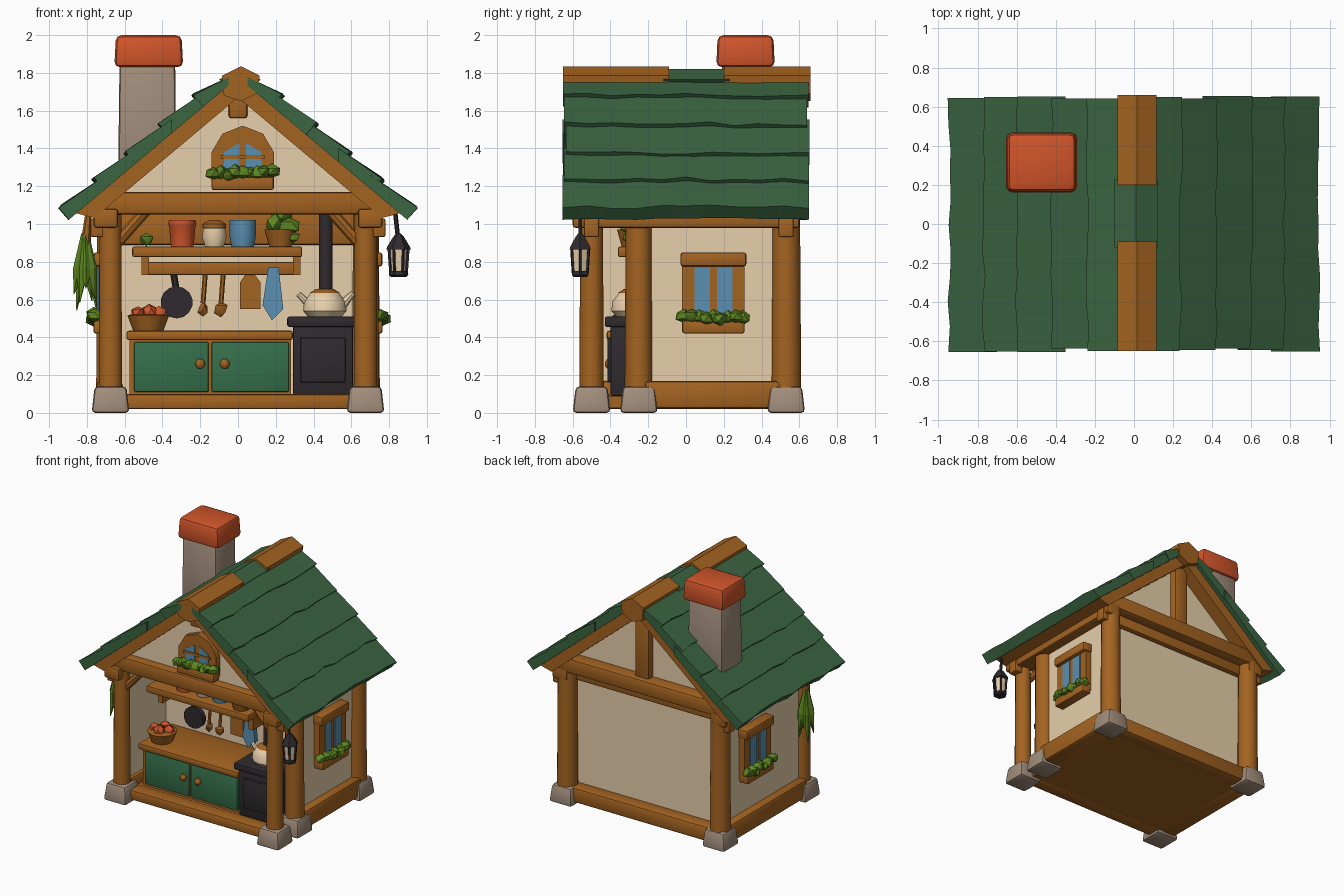
import bpy, bmesh, math, random
from mathutils import Matrix, Vector

if "Cube" in bpy.data.objects:
    bpy.data.objects.remove(bpy.data.objects["Cube"])

random.seed(4)

def material(name, rgb):
    m = bpy.data.materials.new(name)
    m.diffuse_color = (*rgb, 1)
    m.use_nodes = True
    m.node_tree.nodes["Principled BSDF"].inputs["Base Color"].default_value = m.diffuse_color
    return m

ROOF = material("roof green", (0.043, 0.128, 0.052))
WOOD = material("warm wood", (0.37, 0.125, 0.015))
CREAM = material("cream plaster", (0.90, 0.70, 0.45))
CLAY = material("terracotta", (0.63, 0.09, 0.023))
STONE = material("grey stone", (0.36, 0.27, 0.20))
METAL = material("dark metal", (0.028, 0.023, 0.027))
BLUE = material("window blue", (0.10, 0.28, 0.44))
LEAF = material("leaf green", (0.11, 0.24, 0.015))
DOOR = material("cupboard green", (0.035, 0.16, 0.07))

def finish(name, bm, mat, M=None):
    if M is not None:
        bmesh.ops.transform(bm, matrix=M, verts=bm.verts)
    bmesh.ops.recalc_face_normals(bm, faces=bm.faces)
    me = bpy.data.meshes.new(name)
    bm.to_mesh(me)
    bm.free()
    me.materials.append(mat)
    ob = bpy.data.objects.new(name, me)
    bpy.context.collection.objects.link(ob)
    return ob

def box(name, x, y, z, mat, bev=0.0, M=None, taper=1.0):
    bm = bmesh.new()
    bmesh.ops.create_cube(bm, size=1)
    for v in bm.verts:
        k = taper if v.co.z > 0 else 1
        v.co = ((x[0] + x[1]) / 2 + v.co.x * (x[1] - x[0]) * k,
                (y[0] + y[1]) / 2 + v.co.y * (y[1] - y[0]) * k,
                z[0] if v.co.z < 0 else z[1])
    if bev:
        bmesh.ops.bevel(bm, geom=bm.edges[:], offset=bev, segments=2, profile=0.5, affect='EDGES')
    return finish(name, bm, mat, M)

def prism(name, pts, y0, y1, mat, M=None):
    # extrude an x,z outline along y
    bm = bmesh.new()
    f = bm.faces.new([bm.verts.new((px, y0, pz)) for px, pz in pts])
    r = bmesh.ops.extrude_face_region(bm, geom=[f])
    bmesh.ops.translate(bm, vec=(0, y1 - y0, 0), verts=[g for g in r['geom'] if isinstance(g, bmesh.types.BMVert)])
    return finish(name, bm, mat, M)

def rod(name, a, b, r, mat, r2=None, seg=10):
    a, b = Vector(a), Vector(b)
    bm = bmesh.new()
    bmesh.ops.create_cone(bm, cap_ends=True, segments=seg, radius1=r, radius2=r if r2 is None else r2, depth=(b - a).length)
    rot = (b - a).to_track_quat('Z', 'Y').to_matrix().to_4x4()
    return finish(name, bm, mat, Matrix.Translation((a + b) / 2) @ rot)

def lathe(name, x, y, prof, mat, seg=12):
    bm = bmesh.new()
    rings = [[bm.verts.new((x + r * math.cos(2 * math.pi * i / seg), y + r * math.sin(2 * math.pi * i / seg), z))
              for i in range(seg)] for r, z in prof]
    for p, q in zip(rings, rings[1:]):
        for i in range(seg):
            bm.faces.new((p[i], p[(i + 1) % seg], q[(i + 1) % seg], q[i]))
    bm.faces.new(rings[0])
    bm.faces.new(rings[-1])
    return finish(name, bm, mat)

def clump(name, spots, mat, M=None, squash=0.8):
    # group of knobbly balls: x, y, z, radius
    bm = bmesh.new()
    for x, y, z, r in spots:
        vs = bmesh.ops.create_icosphere(bm, subdivisions=1, radius=r)['verts']
        for v in vs:
            v.co *= random.uniform(0.85, 1.2)
            v.co = (v.co.x + x, v.co.y + y, v.co.z * squash + z)
    return finish(name, bm, mat, M)

# roof: overlapping tiled rows over a wooden deck, both slopes
def slope(x):
    return 1.86 - 0.84 * x

rows = [0.05, 0.24, 0.42, 0.60, 0.77, 0.945]
for s, side in ((-1, "left"), (1, "right")):
    for k, (x0, x1) in enumerate(zip(rows, rows[1:])):
        bm = bmesh.new()
        n, prev = 10, None
        x0, drop = (x0 - .07, 0.012) if k else (x0, 0.04)
        e0, e1 = -0.645 + random.uniform(-.01, .01), 0.65 + random.uniform(-.01, .01)
        for j in range(n + 1):
            y = e0 + (e1 - e0) * j / n
            xl, lift = x1 + random.uniform(-.008, .008), 0.025 + random.uniform(-.006, .006)
            ring = [bm.verts.new((s * px, y, pz)) for px, pz in (
                (x0, slope(x0) - drop), (xl, slope(xl) + lift), (xl - 0.055, slope(xl - 0.055) - 0.085), (x0, slope(x0) - 0.085))]
            if prev:
                for i in range(4):
                    bm.faces.new((prev[i], prev[(i + 1) % 4], ring[(i + 1) % 4], ring[i]))
            if j in (0, n):
                bm.faces.new(ring)
            prev = ring
        finish(f"{side}_roof_row_{k}", bm, ROOF)
    prism(f"{side}_roof_deck", [(0, slope(0) - .08), (s * .86, slope(.86) - .08), (s * .76, slope(.76) - .19), (0, slope(0) - .19)],
          -0.60, 0.61, WOOD)
hexa = [(-.085, 1.785), (.015, 1.835), (.115, 1.785), (.10, 1.69), (.015, 1.65), (-.075, 1.68)]
prism("front_ridge_cap", hexa, -0.65, -0.09, WOOD)
prism("back_ridge_cap", hexa, 0.20, 0.66, WOOD)
prism("ridge_tiles", [(-.10, 1.765), (.01, 1.82), (.12, 1.765), (.01, 1.66)], -0.12, 0.23, ROOF)

# chimney
box("chimney_stack", (-.635, -.325), (.185, .455), (1.22, 1.86), STONE, .02, taper=.95)
box("chimney_cap", (-.655, -.29), (.16, .47), (1.83, 2.0), CLAY, .03, taper=.95)

# gables
for y0, y1, name in ((-.50, -.45, "front"), (.45, .50, "back")):
    prism(f"{name}_gable", [(-.72, 1.09), (.72, 1.09), (0, 1.71)], y0, y1, CREAM)
box("front_king_post", (-.05, .05), (-.54, -.47), (1.56, 1.70), WOOD, .015)
box("back_king_post", (-.06, .06), (.46, .56), (1.15, 1.72), WOOD, .015)

# timber frame: posts on stone feet, beams and braces; only the right side has a middle post
for s, side in ((-1, "left"), (1, "right")):
    for y, r, name in ((-.50, .065, "front"), (-.25, .075, "middle"), (.53, .08, "back")):
        x = s * .675
        if s > 0 or name != "middle":
            rod(f"{side}_{name}_post", (x, y, .08), (x, y, 1.08), r, WOOD, r * .92)
            box(f"{side}_{name}_stone", (x - .1, x + .1), (y - .1, y + .1), (0, .14), STONE, .02, taper=.84)
    wall_front = -.25 if s > 0 else -.50
    box(f"{side}_eave_beam", (s * .70 - .065, s * .70 + .065), (-.60, .60), (.98, 1.08), WOOD, .015)
    box(f"{side}_sill_beam", (s * .68 - .07, s * .68 + .07), (wall_front + .03, .50), (.02, .17), WOOD, .025)
    box(f"{side}_wall", (s * .66 - .025, s * .66 + .025), (wall_front, .52), (.1, 1.06), CREAM)
    for y in (-.50, .53):
        box(f"{side}_eave_bracket", (s * .74 - .04, s * .74 + .04), (y - .04, y + .04), (.93, 1.03), WOOD, .01)
    rod(f"{side}_front_brace", (s * .64, -.5, .90), (s * .48, -.5, 1.08), .03, WOOD, seg=8)
for y, name in ((-.50, "front"), (.53, "back")):
    box(f"{name}_tie_beam", (-.73, .73), (y - .07, y + .07), (1.05, 1.17), WOOD, .02)
box("front_sill_beam", (-.62, .62), (-.52, -.40), (.02, .10), WOOD, .015)
box("back_sill_beam", (-.64, .64), (.46, .58), (.02, .14), WOOD, .02)
box("back_wall_plate", (-.64, .64), (.46, .52), (.97, 1.08), WOOD, .015)
box("floor", (-.66, .66), (-.48, .54), (.025, .09), WOOD)
box("back_wall", (-.66, .66), (.44, .48), (.08, 1.10), CREAM)
box("kitchen_wall", (-.66, .66), (0, .04), (.08, 1.10), CREAM)
box("kitchen_wall_beam", (-.64, .64), (-.04, .02), (.89, 1.06), WOOD, .01)

# windows, built facing the front and then turned onto the walls
def window(name, M, w, z0, z1, arch):
    h = w / 2
    shape = [(-h, z0), (h, z0), (h, z1)]
    shape += [(h * .65, z1 + arch * .7), (0, z1 + arch), (-h * .65, z1 + arch * .7)] if arch else []
    prism(f"{name}_frame", shape + [(-h, z1)], -.05, .02, WOOD, M)
    for s in (-1, 1):
        a, b, t = s * .018, s * (h - .065), z1 - .07 + (.07 if arch else 0)
        prism(f"{name}_pane", [(a, z0 + .08), (b, z0 + .08), (b, t), (a, t + arch * .35)], -.056, -.047, BLUE, M)
    if arch:
        box(f"{name}_crossbar", (-h + .05, h - .05), (-.062, -.05), (z1 - .035, z1 - .015), WOOD, M=M)
    else:
        box(f"{name}_lintel", (-h - .01, h + .01), (-.08, .01), (z1 - .065, z1 + .01), WOOD, .015, M)
    box(f"{name}_box", (-h, h), (-.08, 0), (z0 - .03, z0 + .04), WOOD, .012, M)
    clump(f"{name}_plants", [(-h + .01 + (w - .02) * i / 8, -.07 + random.uniform(-.01, .015), z0 + .055 + random.uniform(-.01, .015), .045)
                             for i in range(9)], LEAF, M)

window("front_window", Matrix.Translation((.025, -.50, 0)), .33, 1.21, 1.38, .14)
for s, side in ((1, "right"), (-1, "left")):
    window(f"{side}_window", Matrix.Translation((s * .685, .145, 0)) @ Matrix.Rotation(s * math.pi / 2, 4, 'Z'), .33, .45, .84, 0)

# cupboard and worktop
box("cupboard", (-.575, .28), (-.375, 0), (.08, .39), WOOD)
box("worktop", (-.59, .29), (-.42, 0), (.385, .435), WOOD, .012)
for x0, x1, kx in ((-.55, -.155, -.20), (-.14, .27, -.07)):
    box("cupboard_door", (x0, x1), (-.395, -.36), (.11, .375), DOOR, .01)
    lathe("door_knob", kx, -.405, [(.012, .235), (.025, .25), (.025, .27), (.012, .285)], WOOD, 8)

# stove with pipe and kettle
box("stove_body", (.29, .61), (-.40, -.03), (.09, .47), METAL, .01)
box("stove_top", (.26, .63), (-.43, -.01), (.455, .51), METAL, .012)
box("stove_door", (.33, .57), (-.415, -.39), (.16, .40), METAL, .008)
rod("stove_pipe", (.465, -.28, .5), (.465, -.28, 1.12), .038, METAL)
lathe("kettle", .46, -.28, [(.09, .51), (.115, .54), (.11, .59), (.075, .635), (.05, .645)], CREAM)
lathe("kettle_lid", .46, -.28, [(.08, .635), (.05, .655), (.015, .66), (.015, .68)], WOOD)
rod("kettle_spout", (.54, -.28, .56), (.61, -.28, .635), .03, CREAM, .015, 8)
rod("kettle_handle", (.38, -.28, .57), (.32, -.28, .63), .022, CREAM, .015, 8)

# fruit bowl
lathe("fruit_bowl", -.475, -.28, [(.08, .435), (.11, .515), (.095, .52)], WOOD)
clump("red_fruit", [(-.53, -.29, .53, .04), (-.47, -.32, .535, .042), (-.42, -.27, .53, .04), (-.47, -.24, .54, .04)], CLAY)

# shelf with jars and pots
box("shelf_plank", (-.56, .34), (-.36, 0), (.825, .88), WOOD, .01)
box("shelf_rail", (-.50, .33), (-.12, -.05), (.73, .80), WOOD, .01)
for x in (-.49, .31):
    prism("shelf_bracket", [(x - .02, .73), (x + .02, .73), (x + .02, .83), (x - .02, .83)], -.28, 0, WOOD)
clump("small_herb", [(-.485, -.25, .92, .04)], LEAF)
lathe("clay_jar", -.295, -.25, [(.06, .88), (.07, .99), (.075, 1.0), (.07, 1.02)], CLAY)
lathe("cream_jar", -.125, -.25, [(.05, .88), (.065, .93), (.06, .975), (.045, .985)], CREAM)
lathe("jar_lid", -.125, -.25, [(.062, .98), (.062, 1.0), (.03, 1.02)], WOOD)
lathe("blue_mug", .025, -.25, [(.06, .88), (.07, .94), (.07, 1.02)], BLUE)
lathe("plant_pot", .225, -.28, [(.06, .88), (.085, .97)], WOOD)
clump("shelf_plant", [(.20, -.28, 1.0, .065), (.27, -.3, .99, .06), (.23, -.25, 1.03, .06), (.29, -.3, .93, .04)], LEAF)

# hanging tools
rod("pan", (-.325, -.10, .585), (-.325, -.06, .585), .085, METAL, seg=14)
rod("pan_handle", (-.325, -.08, .64), (-.35, -.08, .79), .018, METAL, seg=6)
for x, w in ((-.185, .03), (-.09, .035)):
    rod("spoon_handle", (x, -.10, .58), (x + .015, -.10, .78), .013, WOOD, seg=6)
    clump("spoon_bowl", [(x, -.10, .55, w)], WOOD, squash=1.2)
prism("chopping_board", [(.01, .55), (.12, .55), (.12, .69), (.075, .75), (.05, .75), (.01, .69)], -.11, -.08, WOOD)
prism("blue_cloth", [(.13, .57), (.18, .49), (.24, .55), (.215, .77), (.16, .77)], -.13, -.09, BLUE)

# lantern under the right eave
lx, ly = .85, -.56
rod("lantern_hook", (lx, ly, .90), (lx - .02, ly, 1.08), .012, METAL, seg=6)
lathe("lantern_roof", lx, ly, [(.065, .865), (.06, .88), (.03, .93), (.012, .95)], METAL, 6)
lathe("lantern_glass", lx, ly, [(.036, .74), (.045, .87)], CREAM, 6)
lathe("lantern_base", lx, ly, [(.04, .72), (.052, .73), (.048, .75)], METAL, 6)
for i in range(6):
    c, d = math.cos(i * math.pi / 3), math.sin(i * math.pi / 3)
    rod("lantern_bar", (lx + .043 * c, ly + .043 * d, .74), (lx + .052 * c, ly + .052 * d, .87), .008, METAL, seg=5)

# herb bunch under the left eave
hx, hy = -.81, -.36
rod("herb_string", (hx + .02, hy, 1.08), (hx, hy, .86), .014, WOOD, .03, 6)
for i in range(9):
    a = i * 2.4
    dx, dy, z = .06 * math.cos(a), .06 * math.sin(a), random.uniform(.54, .66)
    rod("herb_leaf", (hx + dx * .5, hy + dy * .5, .76), (hx + dx, hy + dy, z), .035, LEAF, .002, 5)
    rod("herb_stem", (hx + dx * .5, hy + dy * .5, .76), (hx + dx * .2, hy + dy * .2, .95), .035, LEAF, .008, 5)

# smooth rounded parts, keep edges sharp
for ob in bpy.context.collection.objects:
    ob.select_set(True)
    bpy.context.view_layer.objects.active = ob
bpy.ops.object.shade_smooth_by_angle(angle=math.radians(40))
